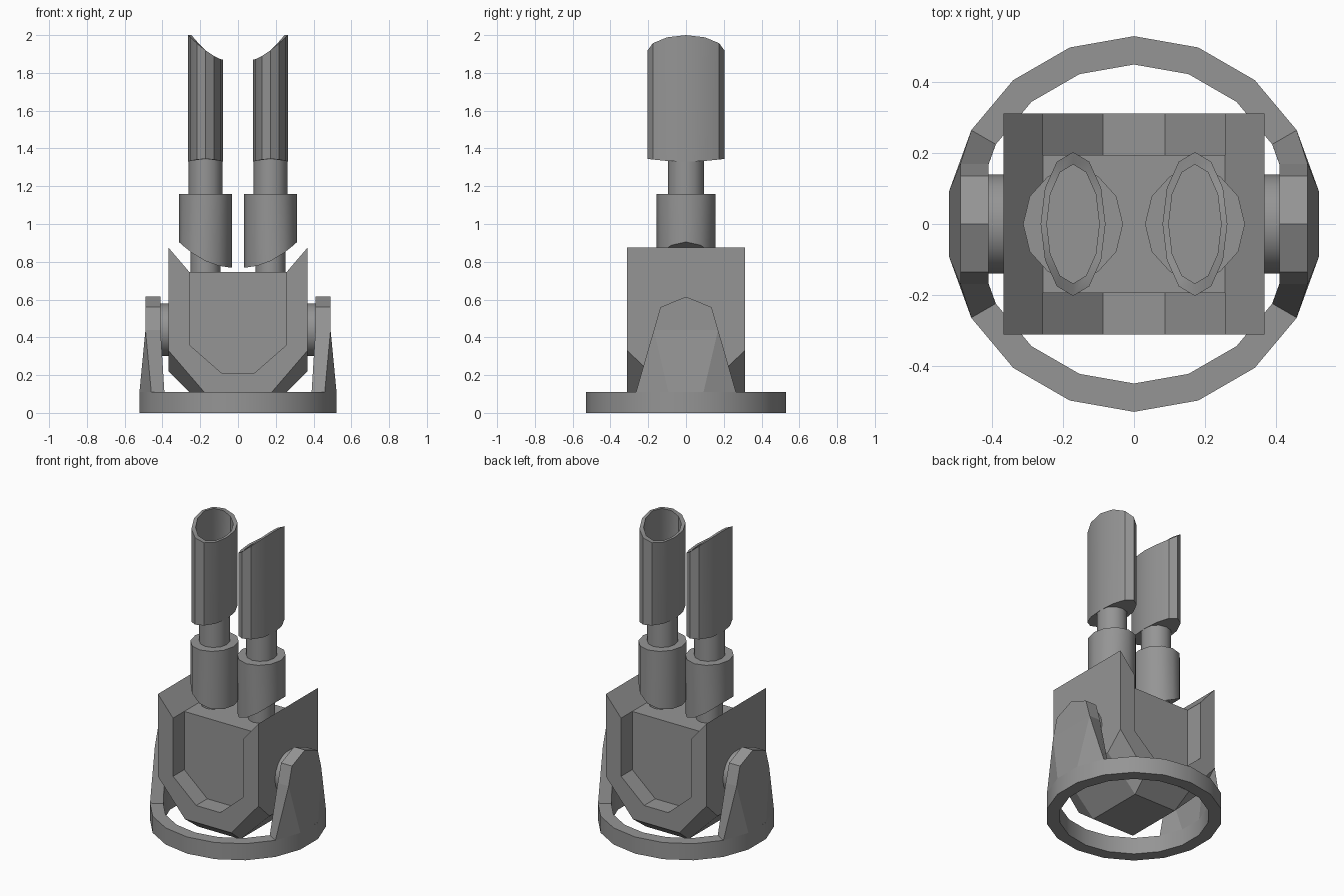
import bpy, bmesh, math

cube = bpy.data.objects.get("Cube")
if cube:
    bpy.data.objects.remove(cube, do_unlink=True)

GREY = (0.30, 0.30, 0.30, 1.0)
mat = bpy.data.materials.new("metal_grey")
mat.use_nodes = True
mat.diffuse_color = GREY
for node in mat.node_tree.nodes:
    if node.type == 'BSDF_PRINCIPLED':
        node.inputs["Base Color"].default_value = GREY


def finish(name, bm, smooth=None):
    """Turn a bmesh into a named object with the grey material."""
    bmesh.ops.recalc_face_normals(bm, faces=bm.faces)
    mesh = bpy.data.meshes.new(name)
    bm.to_mesh(mesh)
    bm.free()
    mesh.materials.append(mat)
    ob = bpy.data.objects.new(name, mesh)
    bpy.context.collection.objects.link(ob)
    if smooth:
        bpy.ops.object.select_all(action='DESELECT')
        ob.select_set(True)
        bpy.context.view_layer.objects.active = ob
        bpy.ops.object.shade_smooth_by_angle(angle=math.radians(smooth))
    return ob


def loft(bm, loops, closed=True, caps=True):
    """Bridge loops of equal length with quads; return the vertex loops."""
    vs = [[bm.verts.new(p) for p in loop] for loop in loops]
    n = len(vs[0])
    for a, b in zip(vs, vs[1:]):
        for i in range(n if closed else n - 1):
            j = (i + 1) % n
            bm.faces.new((a[i], a[j], b[j], b[i]))
    if caps:
        bm.faces.new(vs[0])
        bm.faces.new(vs[-1])
    return vs


def ellipse(cx, rx, ry, zfun, n=12):
    """Horizontal ellipse whose height is zfun(cos, sin)."""
    pts = []
    for i in range(n):
        c, s = math.cos(math.tau * i / n), math.sin(math.tau * i / n)
        pts.append((cx + rx * c, ry * s, zfun(c, s)))
    return pts


# Base ring, 18 sides with a vertex on the y axis
R_OUT, R_IN, BASE_Z = 0.53, 0.45, 0.11


def ring_point(r, deg, z):
    return (r * math.cos(math.radians(deg)), r * math.sin(math.radians(deg)), z)


bm = bmesh.new()
section = [(R_OUT, 0), (R_OUT, BASE_Z), (R_IN, BASE_Z), (R_IN, 0), (R_OUT, 0)]
loft(bm, [[ring_point(r, 10 + 20 * i, z) for i in range(18)] for r, z in section], caps=False)
bmesh.ops.remove_doubles(bm, verts=bm.verts, dist=1e-5)
finish("base_ring", bm, 30)

# Main body: octagonal recess front and back, V-shaped cheeks, tapered underside
HALF_Y, DEEP_Y = 0.312, 0.195


def u_shape(points, y):
    left = [(-x, y, z) for x, z in points]
    return left + [(x, y, z) for x, z in reversed(points)]


recess = [(0.257, 0.745), (0.257, 0.36), (0.088, 0.212)]
frame = [(0.368, 0.875), (0.368, 0.33), (0.17, 0.10)]
belly = [(0.368, 0.875), (0.368, 0.22), (0.155, 0.01)]
rows = [(recess, -DEEP_Y), (recess, -HALF_Y), (frame, -HALF_Y), (belly, -DEEP_Y),
        (belly, DEEP_Y), (frame, HALF_Y), (recess, HALF_Y), (recess, DEEP_Y)]
bm = bmesh.new()
v = loft(bm, [u_shape(p, y) for p, y in rows], closed=False)
bm.faces.new([row[0] for row in v])       # sloped tops of both cheeks
bm.faces.new([row[-1] for row in v])
bm.faces.new((v[0][0], v[0][-1], v[-1][-1], v[-1][0]))   # top deck
finish("body", bm)

# Parts that repeat on each side
for side, label in ((1, "left"), (-1, "right")):
    # Bracket rising from the ring
    crown = [(0.17, 0.44), (0.135, 0.56), (0, 0.615), (-0.135, 0.56), (-0.17, 0.44)]
    bm = bmesh.new()
    skins = []
    for r, x in ((R_OUT, 0.49), (R_IN, 0.41)):
        pts = [ring_point(r, a, BASE_Z - 0.002) for a in (-30, -10, 10, 30)]
        pts += [(x, y, z) for y, z in crown]
        skin = [bm.verts.new((side * px, py, pz)) for px, py, pz in pts]
        for idx in ((0, 1, 8), (1, 2, 4, 8), (2, 3, 4), (4, 5, 6, 7, 8)):
            bm.faces.new([skin[i] for i in idx])
        skins.append(skin)
    a, b = skins
    for i in range(9):
        j = (i + 1) % 9
        bm.faces.new((a[i], a[j], b[j], b[i]))
    finish(label + "_bracket", bm)

    # Pivot pin between bracket and body
    bm = bmesh.new()
    circle = [(0.14 * math.cos(math.tau * i / 18), 0.44 + 0.14 * math.sin(math.tau * i / 18))
              for i in range(18)]
    loft(bm, [[(side * x, y, z) for y, z in circle] for x in (0.36, 0.425)])
    finish(label + "_pivot_pin", bm, 35)

    # Twin barrel: thin rod, collar with curved underside, hollow scooped muzzle
    cx = 0.172 * side

    def flat(z):
        return lambda c, s: z

    def sweep(low, rise, power):
        return lambda c, s: low + rise * (max(0.0, 1 + side * c) / 2) ** power

    bm = bmesh.new()
    loft(bm, [ellipse(cx, r, r + 0.005, flat(z)) for r, z in
              ((0.08, 0.70), (0.08, 1.0), (0.091, 1.0), (0.091, 1.40))])
    finish(label + "_barrel_rod", bm, 35)

    bm = bmesh.new()
    loft(bm, [ellipse(cx, 0.141, 0.156, sweep(0.77, 0.135, 2)),
              ellipse(cx, 0.141, 0.156, flat(1.16))])
    finish(label + "_barrel_collar", bm, 35)

    bm = bmesh.new()
    scoop = sweep(1.87, 0.13, 1.4)
    loft(bm, [ellipse(cx, 0.0915, 0.203, lambda c, s: 1.33 + 0.015 * s * s),
              ellipse(cx, 0.0915, 0.203, scoop),
              ellipse(cx, 0.074, 0.168, scoop),
              ellipse(cx, 0.074, 0.168, flat(1.5))])
    finish(label + "_muzzle", bm, 35)
